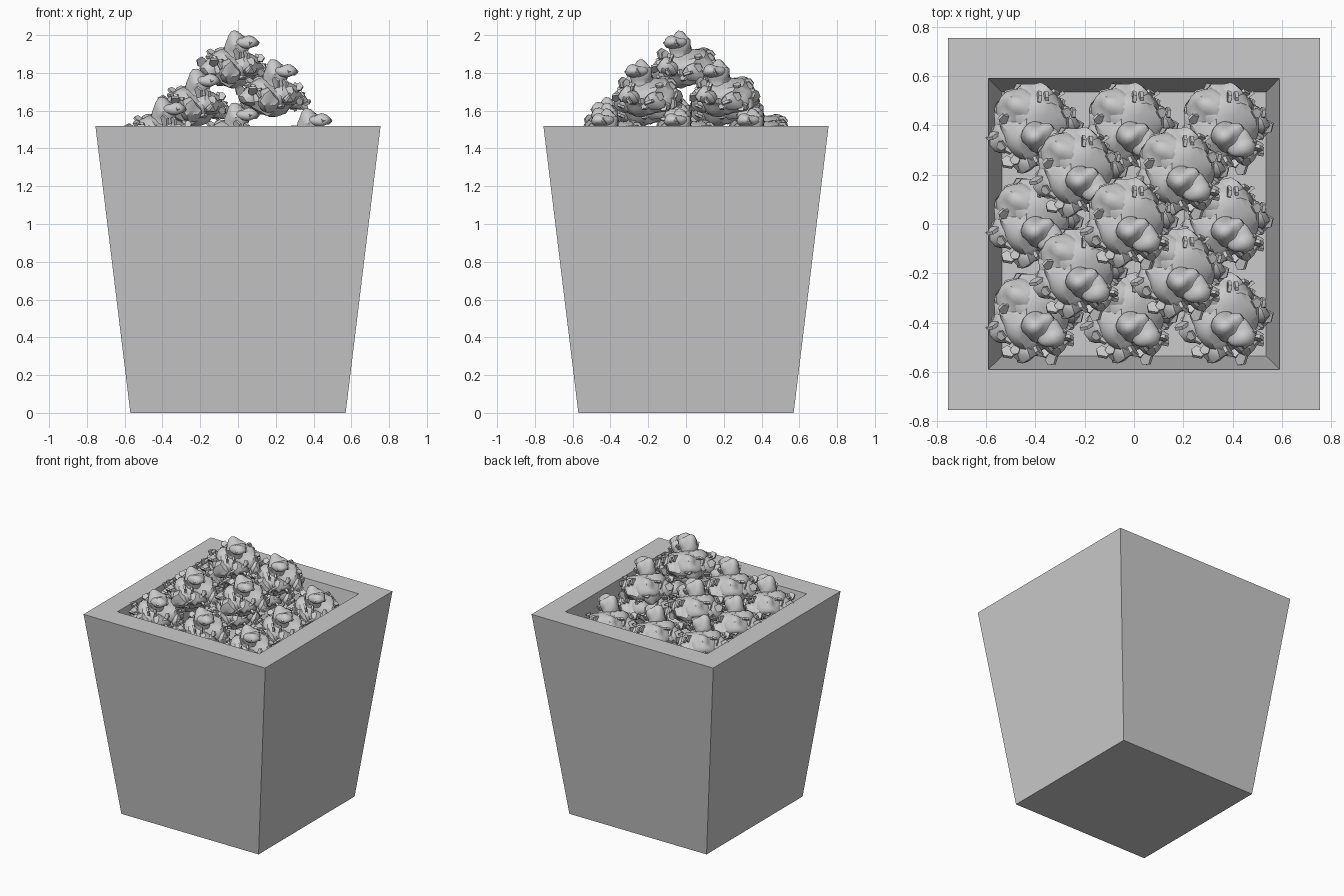
import bpy, bmesh, math, random
from mathutils import Vector, Matrix, noise

if "Cube" in bpy.data.objects:
    bpy.data.objects.remove(bpy.data.objects["Cube"])

random.seed(7)

# Bucket: tapered square tub with thick rim and recessed well
def square(bm, half, z):
    return [bm.verts.new((x * half, y * half, z)) for x, y in ((-1, -1), (1, -1), (1, 1), (-1, 1))]

bm = bmesh.new()
rings = [square(bm, h, z) for h, z in ((0.57, 0), (0.755, 1.52), (0.59, 1.52), (0.535, 1.12))]
for a, b in zip(rings, rings[1:]):
    for i in range(4):
        j = (i + 1) % 4
        bm.faces.new((a[i], a[j], b[j], b[i]))
bm.faces.new(rings[0][::-1])
bm.faces.new(rings[-1])
me = bpy.data.meshes.new("bucket")
bm.to_mesh(me)
bm.free()
bpy.context.collection.objects.link(bpy.data.objects.new("bucket", me))

# Popcorn kernel: lumpy lobes with crumpled petal flakes
def lobe(bm, pos, size, rough, sub=3):
    m = Matrix.Translation(pos) @ Matrix.Diagonal((*size, 1))
    vs = bmesh.ops.create_icosphere(bm, subdivisions=sub, radius=1, matrix=m)["verts"]
    for v in vs:
        d = (v.co - Vector(pos)).normalized()
        v.co += d * noise.noise(v.co * 14) * rough

def flake(bm, pos, out, size):
    rot = out.to_track_quat('Z', 'X').to_matrix().to_4x4()
    spin = Matrix.Rotation(random.uniform(0, 6.28), 4, 'Z')
    tilt = Matrix.Rotation(random.uniform(-0.6, 0.6), 4, 'X')
    m = Matrix.Translation(pos) @ rot @ spin @ tilt
    w, h, t = size, size * random.uniform(0.7, 1.0), 0.007
    outline = [(-w * .6, -h * .6), (w * .6, -h * .5), (w * .75, h * .3), (w * .1, h), (-w * .7, h * .5)]
    layers = []
    for s in (-t, t):
        layers.append([bm.verts.new(m @ Vector((x, s + 4 * x * x, z))) for x, z in outline])
    lo, hi = layers
    bm.faces.new(lo)
    bm.faces.new(hi[::-1])
    for i in range(5):
        j = (i + 1) % 5
        bm.faces.new((lo[j], lo[i], hi[i], hi[j]))

bm = bmesh.new()
lobe(bm, (0, 0.02, -0.03), (0.145, 0.15, 0.10), 0.04)
lobe(bm, (0.02, -0.03, 0.06), (0.065, 0.065, 0.10), 0.03)
lobe(bm, (0.07, -0.06, 0.105), (0.065, 0.055, 0.035), 0.025)
lobe(bm, (-0.06, 0.08, 0.0), (0.085, 0.08, 0.07), 0.03)
for k in range(6):
    a = k * math.tau / 6 + 0.3
    lobe(bm, (0.125 * math.cos(a), 0.125 * math.sin(a), -0.055 + 0.025 * (k % 2)),
         (0.06, 0.06, 0.055), 0.035, 2)
for k in range(34):
    a = k * 2.4 + random.uniform(-0.2, 0.2)
    z = random.uniform(-0.10, 0.05)
    r = 0.165 - 0.8 * max(z, 0) + random.uniform(-0.025, 0.01)
    out = Vector((math.cos(a), math.sin(a), random.uniform(-0.4, 0.9))).normalized()
    flake(bm, Vector((r * math.cos(a), r * math.sin(a), z)), out, random.uniform(0.022, 0.042))
for k in range(4):
    a = k * 1.7
    flake(bm, Vector((0.06 + 0.05 * math.cos(a), -0.05 + 0.05 * math.sin(a), 0.1)),
          Vector((math.cos(a), math.sin(a), 0.2)).normalized(), 0.025)
bmesh.ops.recalc_face_normals(bm, faces=bm.faces[:])
kernel = bpy.data.meshes.new("popcorn")
bm.to_mesh(kernel)
bm.free()

# Pyramid heap of kernels: three by three, two by two, one on top
heap = []
for n, z, step in ((3, 1.475, 0.385), (2, 1.68, 0.41), (1, 1.857, 0)):
    for i in range(n):
        for j in range(n):
            ob = bpy.data.objects.new("popcorn", kernel)
            ob.location = (-0.02 + (i - (n - 1) / 2) * step, (j - (n - 1) / 2) * step, z)
            if n == 2:
                ob.location.z += 0.025 * (1 if i else -1)
            elif n == 3:
                ob.location.z += 0.03 * (1 - i)
            bpy.context.collection.objects.link(ob)
            heap.append(ob)
bpy.context.view_layer.update()
bpy.ops.object.select_all(action='DESELECT')
heap[0].select_set(True)
bpy.context.view_layer.objects.active = heap[0]
bpy.ops.object.shade_smooth_by_angle(angle=math.radians(35))
